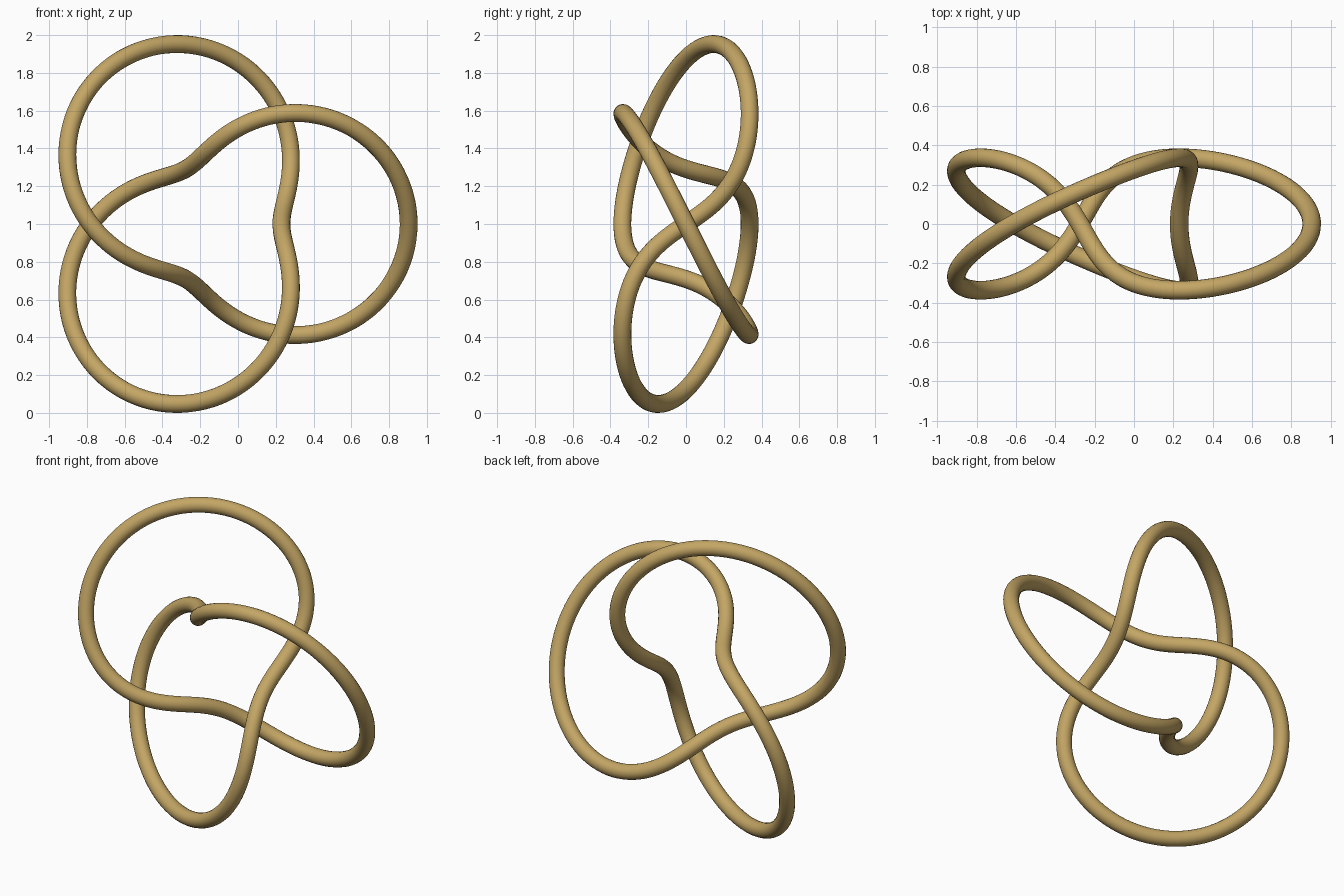
import bpy
from math import sin, cos, pi

if "Cube" in bpy.data.objects:
    bpy.data.objects.remove(bpy.data.objects["Cube"])

S = 0.3369      # scale of the knot
TUBE = 0.0472   # tube radius
N = 320         # points along the path


def knot(t):
    """Trefoil winding twice round a ring while circling it three times."""
    rho = S * (2 + cos(3 * t))
    return rho * cos(2 * t), -S * sin(3 * t), rho * sin(2 * t)


# closed centre line, centred on x and standing on z = 0
pts = [knot(2 * pi * i / N) for i in range(N)]
xs = [p[0] for p in pts]
zs = [p[2] for p in pts]
cx = (min(xs) + max(xs)) / 2
base = min(zs) - TUBE

curve = bpy.data.curves.new("knot_path", 'CURVE')
curve.dimensions = '3D'
curve.bevel_depth = TUBE
curve.bevel_resolution = 8
curve.twist_mode = 'MINIMUM'
spline = curve.splines.new('POLY')
spline.points.add(N - 1)
for sp, (x, y, z) in zip(spline.points, pts):
    sp.co = (x - cx, y, z - base, 1)
spline.use_cyclic_u = True

# tube swept along the path, turned into a smooth mesh
knot_tube = bpy.data.objects.new("knot_tube", curve)
bpy.context.collection.objects.link(knot_tube)
bpy.context.view_layer.objects.active = knot_tube
knot_tube.select_set(True)
bpy.ops.object.convert(target='MESH')
knot_tube = bpy.context.object
knot_tube.name = "knot_tube"
bpy.ops.object.shade_smooth()

# tan finish
mat = bpy.data.materials.new("tan")
mat.diffuse_color = (0.55, 0.38, 0.13, 1)
mat.use_nodes = True
mat.node_tree.nodes["Principled BSDF"].inputs["Base Color"].default_value = mat.diffuse_color
knot_tube.data.materials.clear()
knot_tube.data.materials.append(mat)
